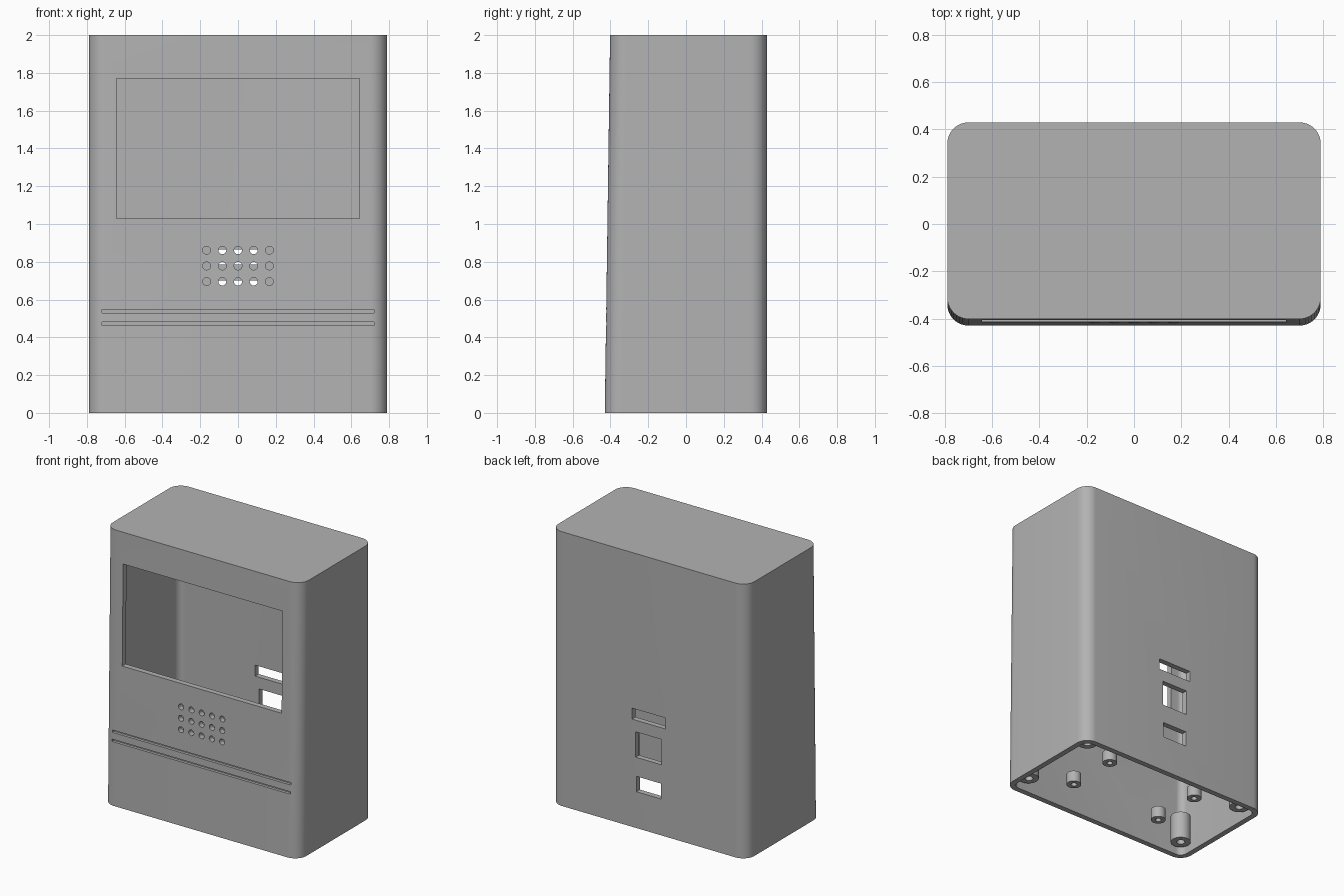
import bpy, bmesh, math
from mathutils import Matrix

if "Cube" in bpy.data.objects:
    bpy.data.objects.remove(bpy.data.objects["Cube"])

grey = bpy.data.materials.new("plain_grey")
grey.use_nodes = True
COLOUR = (0.45, 0.45, 0.45, 1)
grey.diffuse_color = COLOUR
grey.node_tree.nodes["Principled BSDF"].inputs["Base Color"].default_value = COLOUR

HALF_W, BACK, FRONT_LOW, FRONT_TOP, HEIGHT = 0.79, 0.43, -0.43, -0.402, 2.0
WALL = 0.04


def finish(name, bm):
    bmesh.ops.recalc_face_normals(bm, faces=bm.faces)
    mesh = bpy.data.meshes.new(name)
    bm.to_mesh(mesh)
    bm.free()
    mesh.materials.append(grey)
    obj = bpy.data.objects.new(name, mesh)
    bpy.context.collection.objects.link(obj)
    return obj


def rounded_ring(bm, w, front, back, r, z, steps=10):
    """Rounded rectangle of vertices at height z."""
    centres = [(w - r, back - r), (r - w, back - r), (r - w, front + r), (w - r, front + r)]
    ring = []
    for quarter, (cx, cy) in enumerate(centres):
        for i in range(steps + 1):
            a = (quarter + i / steps) * math.pi / 2
            ring.append(bm.verts.new((cx + r * math.cos(a), cy + r * math.sin(a), z)))
    return ring


def front_at(z):
    return FRONT_LOW + (FRONT_TOP - FRONT_LOW) * z / HEIGHT


def leaning_block(name, inset, r, z0, z1):
    """Rounded block whose front leans back with height."""
    bm = bmesh.new()
    low, high = [rounded_ring(bm, HALF_W - inset, front_at(z) + inset, BACK - inset, r, z)
                 for z in (z0, z1)]
    bm.faces.new(low)
    bm.faces.new(high)
    for i in range(len(low)):
        j = (i + 1) % len(low)
        bm.faces.new((low[i], low[j], high[j], high[i]))
    return finish(name, bm)


def add_box(bm, x0, x1, y0, y1, z0, z1):
    place = Matrix.Translation(((x0 + x1) / 2, (y0 + y1) / 2, (z0 + z1) / 2))
    size = Matrix.Diagonal((x1 - x0, y1 - y0, z1 - z0, 1))
    bmesh.ops.create_cube(bm, size=1, matrix=place @ size)


def cut(target, cutter):
    mod = target.modifiers.new("cut", 'BOOLEAN')
    mod.operation, mod.solver, mod.object = 'DIFFERENCE', 'EXACT', cutter
    graph = bpy.context.evaluated_depsgraph_get()
    mesh = bpy.data.meshes.new_from_object(target.evaluated_get(graph))
    target.modifiers.clear()
    target.data = mesh
    bpy.data.objects.remove(cutter)


# Hollow shell, open underneath
case = leaning_block("case_shell", 0, 0.09, 0, HEIGHT)
cut(case, leaning_block("cavity", WALL, 0.05, -0.1, HEIGHT - WALL))

# Screen window, back ports and front grooves
bm = bmesh.new()
add_box(bm, -0.643, 0.643, -0.6, -0.3, 1.03, 1.77)
for half, z0, z1 in ((0.135, 0.785, 0.865), (0.105, 0.515, 0.70), (0.1, 0.265, 0.377)):
    add_box(bm, -half, half, 0.3, 0.6, z0, z1)
for z0, z1 in ((0.53, 0.547), (0.463, 0.48)):
    add_box(bm, -0.72, 0.72, -0.6, front_at(z0) + 0.02, z0, z1)
# Speaker holes
for col in range(-2, 3):
    for row in range(-1, 2):
        bmesh.ops.create_cone(
            bm, cap_ends=True, segments=24, radius1=0.021, radius2=0.021, depth=0.3,
            matrix=Matrix.Translation((col * 0.083, -0.42, 0.778 + row * 0.083))
            @ Matrix.Rotation(math.pi / 2, 4, 'X'))
cut(case, finish("openings", bm))


def tube(name, x, y, z0, z1, outer, inner, n=32):
    """Upright screw post with a bore."""
    bm = bmesh.new()
    rings = [[bm.verts.new((x + r * math.cos(math.tau * i / n),
                            y + r * math.sin(math.tau * i / n), z)) for i in range(n)]
             for r, z in ((outer, z0), (outer, z1), (inner, z1), (inner, z0))]
    for k in range(4):
        a, b = rings[k], rings[(k + 1) % 4]
        for i in range(n):
            j = (i + 1) % n
            bm.faces.new((a[i], a[j], b[j], b[i]))
    return finish(name, bm)


# Screw posts in the corners and board standoffs between them
parts = [case]
for sx, side in ((1, "left"), (-1, "right")):
    for sy, end in ((1, "back"), (-1, "front")):
        parts.append(tube(f"corner_post_{end}_{side}", sx * 0.675, sy * 0.31,
                          0.05, 0.25, 0.068, 0.028))
        parts.append(tube(f"board_standoff_{end}_{side}", sx * 0.375, sy * 0.19,
                          0.06, 0.14, 0.05, 0.02))

# Smooth round surfaces, keep edges sharp
bpy.ops.object.select_all(action='DESELECT')
for obj in parts:
    obj.select_set(True)
bpy.context.view_layer.objects.active = case
bpy.ops.object.shade_smooth_by_angle(angle=math.radians(30))
